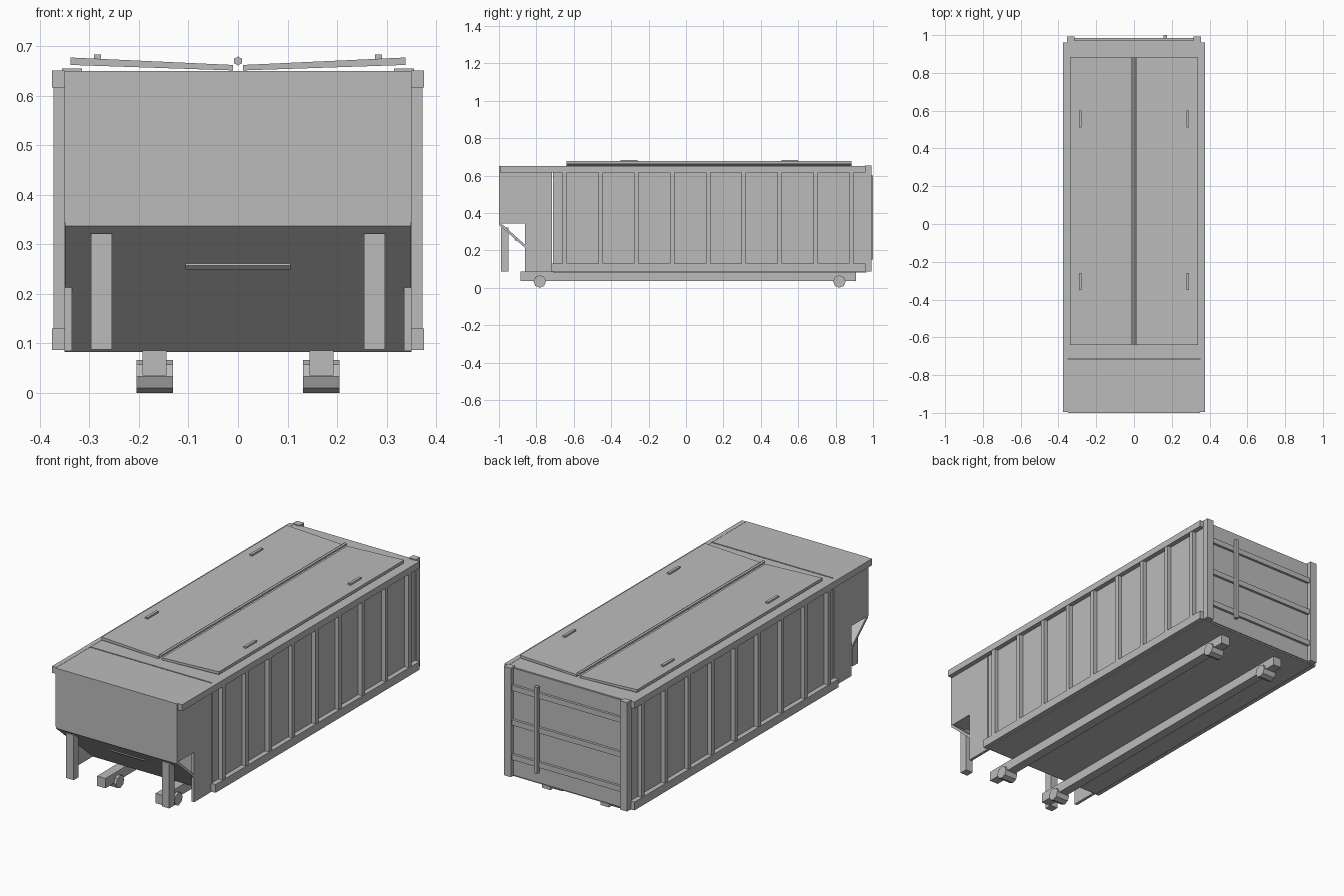
import bpy, math

if "Cube" in bpy.data.objects:
    bpy.data.objects.remove(bpy.data.objects["Cube"])

steel = bpy.data.materials.new("grey steel")
steel.diffuse_color = (0.5, 0.5, 0.5, 1)
steel.use_nodes = True
steel.node_tree.nodes["Principled BSDF"].inputs["Base Color"].default_value = steel.diffuse_color


def make(name, verts, faces):
    me = bpy.data.meshes.new(name)
    me.from_pydata(verts, [], faces)
    me.materials.append(steel)
    ob = bpy.data.objects.new(name, me)
    bpy.context.collection.objects.link(ob)
    # consistent outward normals
    import bmesh
    bm = bmesh.new()
    bm.from_mesh(me)
    bmesh.ops.recalc_face_normals(bm, faces=bm.faces)
    bm.to_mesh(me)
    bm.free()
    return ob


def prism(name, axis, pts, a, b):
    """Extrude a 2D profile along x (pts are y,z), y (pts x,z) or z (pts x,y)."""
    place = {"x": lambda p, t: (t, p[0], p[1]),
             "y": lambda p, t: (p[0], t, p[1]),
             "z": lambda p, t: (p[0], p[1], t)}[axis]
    n = len(pts)
    verts = [place(p, a) for p in pts] + [place(p, b) for p in pts]
    faces = [tuple(range(n)), tuple(range(n, 2 * n))]
    faces += [(i, (i + 1) % n, n + (i + 1) % n, n + i) for i in range(n)]
    return make(name, verts, faces)


def box(name, x, y, z):
    return prism(name, "x", [(y[0], z[0]), (y[1], z[0]), (y[1], z[1]), (y[0], z[1])], *x)


def ngon(c, r, n):
    return [(c[0] + r * math.cos(2 * math.pi * i / n),
             c[1] + r * math.sin(2 * math.pi * i / n)) for i in range(n)]


def pair(name, x, y, z):
    """Box mirrored across x = 0."""
    box(name + "_right", x, y, z)
    box(name + "_left", (-x[1], -x[0]), y, z)


# Main body and raised front section
box("main_body", (-0.35, 0.35), (-0.711, 0.965), (0.083, 0.65))
box("front_section", (-0.35, 0.35), (-1.0, -0.717), (0.345, 0.65))

# Sloped plate under the front, with side cheeks
prism("front_slope", "x", [(-1.0, 0.337), (-0.713, 0.083), (-0.713, 0.1),
                           (-0.99, 0.346), (-1.0, 0.346)], -0.349, 0.349)
pair("front_cheek", (0.335, 0.35), (-0.86, -0.717), (0.085, 0.346))
prism("front_pull_bar", "x", ngon((-0.909, 0.2575), 0.0085, 4), -0.106, 0.106)
pair("front_leg", (0.254, 0.297), (-0.99, -0.948), (0.088, 0.322))

# Long side rails and side ribs
pair("top_rail", (0.35, 0.375), (-0.995, 0.96), (0.617, 0.651))
pair("bottom_rail", (0.35, 0.375), (-0.72, 0.96), (0.087, 0.13))
for i in range(9):
    y = -0.648 + i * 0.1915
    pair(f"side_rib_{i}", (0.349, 0.372), (y - 0.012, y + 0.012), (0.13, 0.617))

# Rear corner posts, door panel, door ribs and locking bar
pair("rear_post", (0.315, 0.355), (0.957, 0.992), (0.088, 0.655))
box("rear_door", (-0.316, 0.316), (0.96, 0.971), (0.09, 0.648))
for i, z in enumerate((0.19, 0.37, 0.55)):
    box(f"door_rib_{i}", (-0.316, 0.316), (0.968, 0.984), (z - 0.014, z + 0.014))
box("door_lock_bar", (0.157, 0.175), (0.982, 1.0), (0.15, 0.6))

# Two tilted lids with handles, and the rod between them
for s, side in ((1, "right"), (-1, "left")):
    prism("lid_" + side, "y", [(s * 0.01, 0.651), (s * 0.338, 0.662),
                               (s * 0.338, 0.677), (s * 0.01, 0.662)], -0.64, 0.885)
for i, y in enumerate((-0.305, 0.555)):
    pair(f"lid_handle_{i}", (0.277, 0.291), (y - 0.045, y + 0.045), (0.67, 0.683))
prism("lid_hinge_rod", "y",
      [(z - 0.67, x + 0.67) for x, z in ngon((0, 0.67), 0.009, 6)], -0.64, 0.885)

# Skid beams and octagonal rollers
pair("skid_beam", (0.144, 0.193), (-0.885, 0.91), (0.035, 0.086))
for i, y in enumerate((-0.782, 0.82)):
    for s, side in ((1, "right"), (-1, "left")):
        prism(f"roller_{i}_{side}", "x", ngon((y, 0.0335), 0.0335, 8), s * 0.131, s * 0.205)
